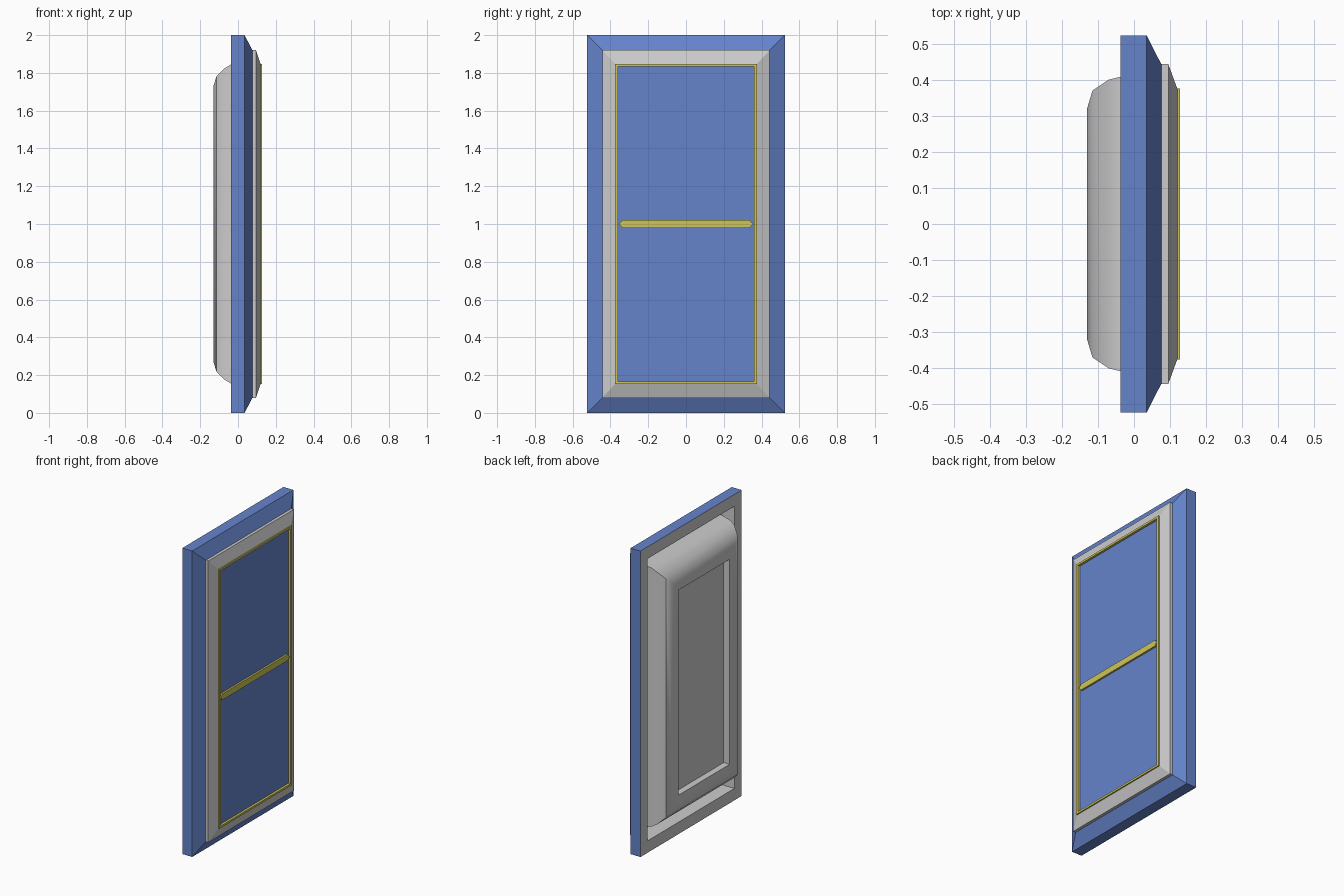
import bpy, math

if "Cube" in bpy.data.objects:
    bpy.data.objects.remove(bpy.data.objects["Cube"])


def material(name, rgb):
    m = bpy.data.materials.new(name)
    m.diffuse_color = (*rgb, 1)
    m.use_nodes = True
    m.node_tree.nodes["Principled BSDF"].inputs["Base Color"].default_value = m.diffuse_color
    return m


BLUE = material("blue", (0.13, 0.23, 0.60))
YELLOW = material("yellow", (0.62, 0.56, 0.10))


def make(name, verts, faces, mat=None):
    me = bpy.data.meshes.new(name)
    me.from_pydata(verts, [], faces)
    ob = bpy.data.objects.new(name, me)
    bpy.context.collection.objects.link(ob)
    if mat:
        me.materials.append(mat)
    return ob


def loft(name, sections, mat=None, start=False, end=False, closed=False):
    """Join rectangles (x, half width, half height) centred on z = 1."""
    verts, faces = [], []
    for x, w, h in sections:
        verts += [(x, -w, 1 - h), (x, w, 1 - h), (x, w, 1 + h), (x, -w, 1 + h)]
    n = len(sections)
    for i in range(n if closed else n - 1):
        a, b = 4 * i, 4 * ((i + 1) % n)
        for k in range(4):
            j = (k + 1) % 4
            faces.append((a + k, a + j, b + j, b + k))
    if start:
        faces.append((3, 2, 1, 0))
    if end:
        e = 4 * (n - 1)
        faces.append((e, e + 1, e + 2, e + 3))
    return make(name, verts, faces, mat)


# Outer frame: blue sides and bevelled front, grey back and inner lining
loft("outer_frame", [(-.037, .523, 1), (.035, .523, 1), (.077, .44, .918)], BLUE)
loft("frame_lining", [(.077, .44, .918), (-.037, .448, .922), (-.037, .523, 1)])

# Grey sloped trim on the front, with a back plate
loft("front_trim", [(.07, .443, .92), (.095, .443, .92), (.12, .375, .847),
                    (.12, .362, .835), (.105, .362, .835)], start=True)

# Bulging back housing with a recessed panel
body = loft("back_housing", [(-.087, .265, .67), (-.13, .265, .67), (-.13, .32, .73),
                             (-.115, .37, .78), (-.07, .40, .825), (-.037, .408, .845),
                             (.07, .42, .865)], start=True)
bpy.context.view_layer.objects.active = body
body.select_set(True)
bpy.ops.object.shade_smooth_by_angle(angle=math.radians(35))

# Blue pane and yellow border
loft("pane", [(.10, .364, .838), (.113, .364, .838)], BLUE, start=True, end=True)
loft("pane_border", [(.113, .375, .847), (.128, .375, .847),
                     (.128, .36, .834), (.113, .36, .834)], YELLOW, closed=True)

# Yellow crossbar with pointed ends
outline = [(-.355, 1), (-.337, .98), (.337, .98), (.355, 1), (.337, 1.02), (-.337, 1.02)]
verts = [(x, y, z) for x in (.11, .125) for y, z in outline]
faces = [(5, 4, 3, 2, 1, 0), tuple(range(6, 12))]
faces += [(i, (i + 1) % 6, 6 + (i + 1) % 6, 6 + i) for i in range(6)]
make("crossbar", verts, faces, YELLOW)
